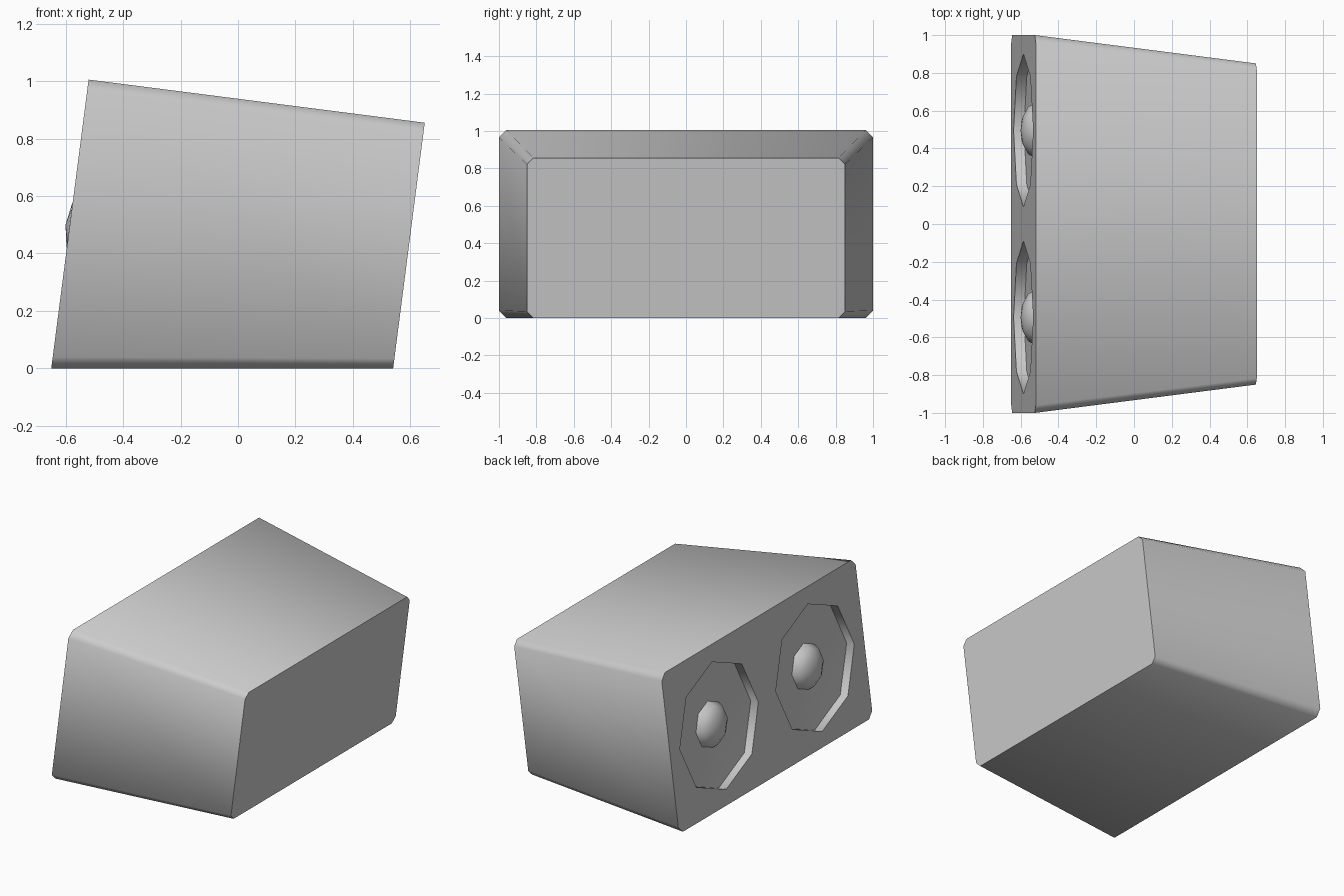
import bpy, bmesh, math
from mathutils import Vector

if "Cube" in bpy.data.objects:
    bpy.data.objects.remove(bpy.data.objects["Cube"])

UP = Vector((0.13, 0, 1.005)).normalized()       # up along the tilted baffle
OUT = Vector((-1.005, 0, 0.13)).normalized()     # out of the baffle
SIDE = Vector((0, 1, 0))


def make_object(name, bm):
    bmesh.ops.recalc_face_normals(bm, faces=bm.faces)
    mesh = bpy.data.meshes.new(name)
    bm.to_mesh(mesh)
    bm.free()
    ob = bpy.data.objects.new(name, mesh)
    bpy.context.collection.objects.link(ob)
    return ob


def select(ob):
    bpy.ops.object.select_all(action='DESELECT')
    ob.select_set(True)
    bpy.context.view_layer.objects.active = ob


def loft(bm, rings):
    n = len(rings[0])
    for a, b in zip(rings, rings[1:]):
        for i in range(n):
            j = (i + 1) % n
            bm.faces.new((a[i], a[j], b[j], b[i]))


def cabinet_ring(bm, half, top, c, x0, lean):
    # chamfered rectangle leaning along x
    pts = [(half - c, 0), (half, c), (half, top - c), (half - c, top)]
    pts += [(-y, z) for y, z in reversed(pts)]
    return [bm.verts.new((x0 + lean * z / top, y, z)) for y, z in pts]


def turned(name, y, profile, tip=None):
    # eight-sided turned part on the baffle; profile = (radius, height)
    bm = bmesh.new()
    centre = Vector((-0.5855, y, 0.498))
    rings = []
    for r, d in profile:
        ring = []
        for k in range(8):
            a = k * math.pi / 4
            p = centre + SIDE * r * math.cos(a) + UP * r * math.sin(a) + OUT * d
            ring.append(bm.verts.new(p))
        rings.append(ring)
    loft(bm, rings)
    bm.faces.new(rings[0])
    if tip is None:
        bm.faces.new(rings[-1])
    else:
        t = bm.verts.new(centre + OUT * tip)
        for i in range(8):
            bm.faces.new((rings[-1][i], rings[-1][(i + 1) % 8], t))
    return make_object(name, bm)


# Tapered cabinet
bm = bmesh.new()
front = cabinet_ring(bm, 1.0, 1.005, 0.04, -0.65, 0.13)
back = cabinet_ring(bm, 0.85, 0.855, 0.034, 0.54, 0.11)
loft(bm, [front, back])
bm.faces.new(front)
bm.faces.new(back)
cabinet = make_object("speaker_cabinet", bm)

# Recessed drivers with domed centres
domes = []
for label, y in (("left", 0.495), ("right", -0.495)):
    cutter = turned(label + "_recess_cutter", y,
                    [(0.405, 0.06), (0.405, -0.055), (0.15, -0.065)])
    cutter.hide_render = True
    mod = cabinet.modifiers.new("recess", 'BOOLEAN')
    mod.operation = 'DIFFERENCE'
    mod.solver = 'EXACT'
    mod.object = cutter
    select(cabinet)
    bpy.ops.object.modifier_apply(modifier=mod.name)
    bpy.data.objects.remove(cutter)
    domes.append(turned(label + "_driver_dome", y,
                        [(0.15, -0.07), (0.125, -0.025), (0.075, 0.002)], 0.015))

# Smooth shading with sharp edges kept
for ob in [cabinet] + domes:
    select(ob)
    bpy.ops.object.shade_smooth_by_angle(angle=math.radians(60))
